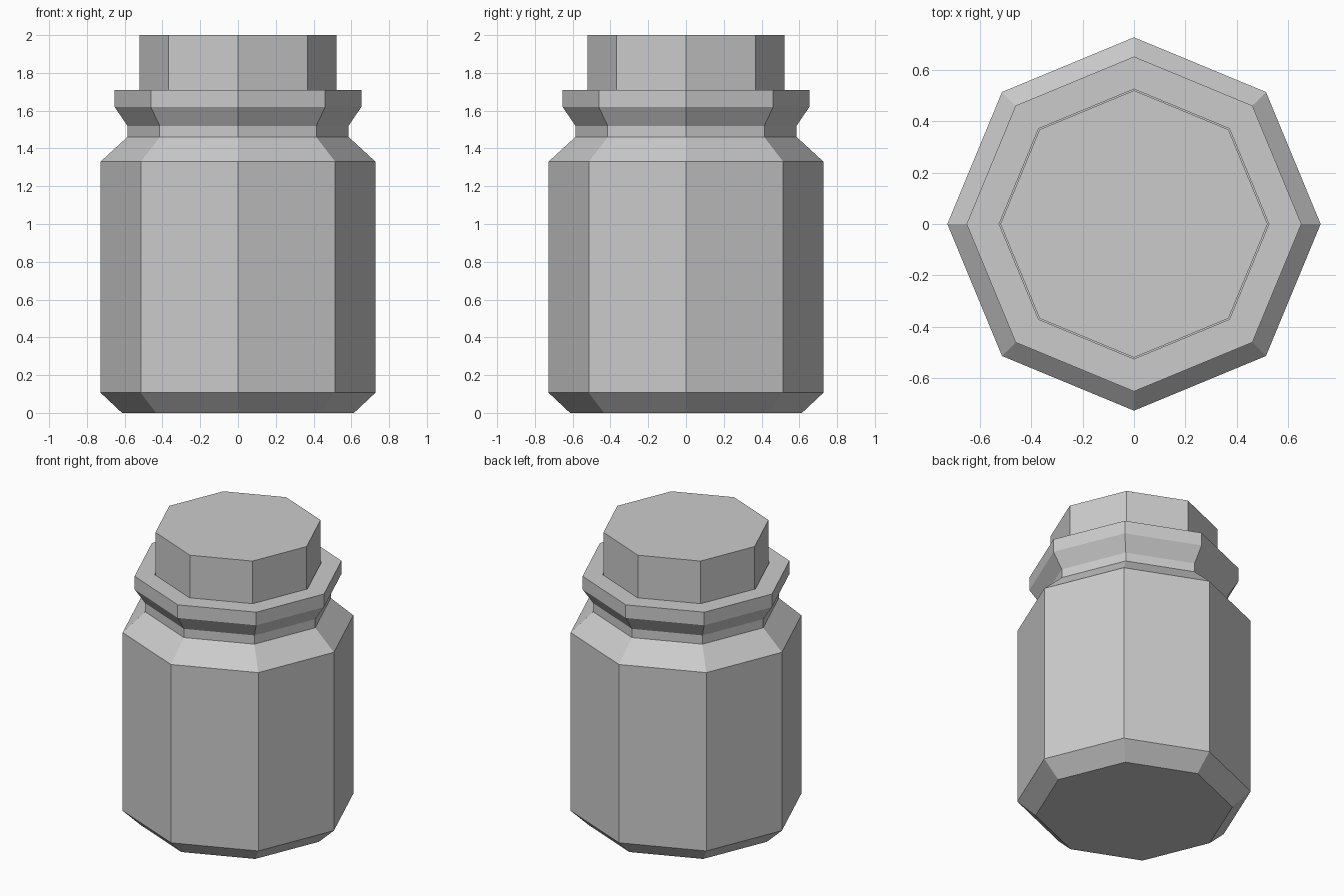
import bpy, bmesh, math

if "Cube" in bpy.data.objects:
    bpy.data.objects.remove(bpy.data.objects["Cube"])

SIDES = 8


def lathe(name, profile):
    """Closed eight-sided solid from (radius, z) points, bottom to top."""
    bm = bmesh.new()
    rings = []
    for r, z in profile:
        rings.append([bm.verts.new((r * math.cos(math.tau * i / SIDES),
                                    r * math.sin(math.tau * i / SIDES), z))
                      for i in range(SIDES)])
    for low, high in zip(rings, rings[1:]):
        for i in range(SIDES):
            j = (i + 1) % SIDES
            bm.faces.new((low[i], low[j], high[j], high[i]))
    bm.faces.new(rings[0][::-1])
    bm.faces.new(rings[-1])
    bmesh.ops.recalc_face_normals(bm, faces=bm.faces)
    mesh = bpy.data.meshes.new(name)
    bm.to_mesh(mesh)
    bm.free()
    obj = bpy.data.objects.new(name, mesh)
    bpy.context.collection.objects.link(obj)
    return obj


# Jar: chamfered base, body, shoulder, neck, flared rim and a socket for the stopper
lathe("jar", [(0.614, 0), (0.728, 0.107), (0.728, 1.33), (0.586, 1.46),
              (0.586, 1.52), (0.653, 1.62), (0.653, 1.71),
              (0.526, 1.71), (0.526, 1.58)])

# Stopper sitting in the socket
lathe("stopper", [(0.521, 1.59), (0.521, 2.0)])
